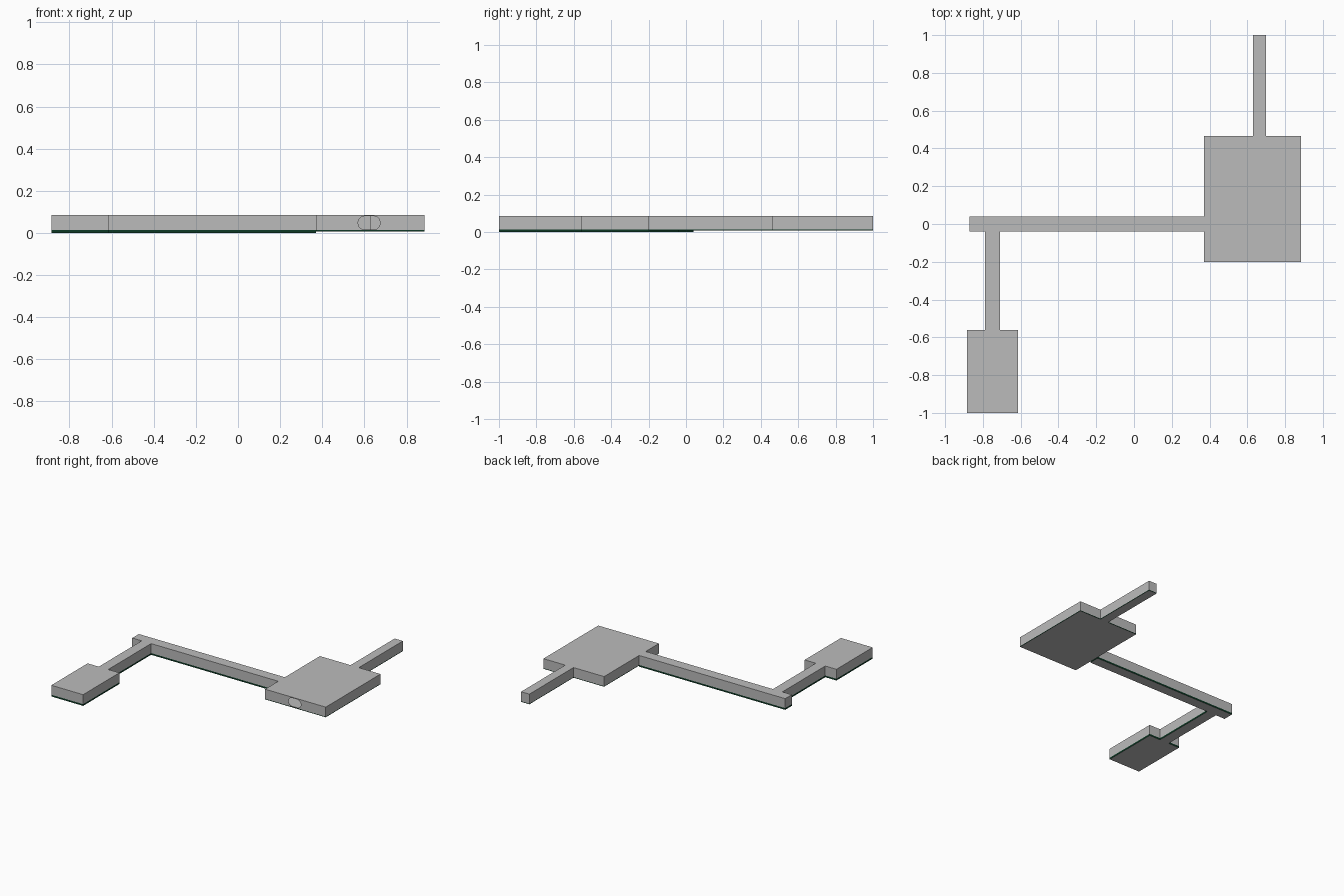
import bpy, bmesh, math

if "Cube" in bpy.data.objects:
    bpy.data.objects.remove(bpy.data.objects["Cube"])


def material(name, rgb):
    m = bpy.data.materials.new(name)
    m.diffuse_color = (*rgb, 1)
    m.use_nodes = True
    m.node_tree.nodes["Principled BSDF"].inputs["Base Color"].default_value = m.diffuse_color
    return m


GREY = material("stone grey", (0.5, 0.5, 0.5))
GREEN = material("dark green", (0.004, 0.04, 0.018))
BAND, TOP = 0.013, 0.086


def finish(bm, name, mats):
    me = bpy.data.meshes.new(name)
    bm.to_mesh(me)
    bm.free()
    for m in mats:
        me.materials.append(m)
    ob = bpy.data.objects.new(name, me)
    bpy.context.collection.objects.link(ob)


def shell(name, outline, base, open_edges):
    """Hollow rooms and corridors: roof, floor, walls and a green foot band."""
    bm = bmesh.new()
    rings = [[bm.verts.new((x, y, z)) for x, y in outline] for z in (base, BAND, TOP)]
    bm.faces.new(rings[2])
    bm.faces.new(rings[0][::-1])
    n = len(outline)
    for level in (0, 1):
        for i in range(n):
            if i in open_edges[level]:
                continue
            j = (i + 1) % n
            a, b = rings[level], rings[level + 1]
            f = bm.faces.new((a[i], a[j], b[j], b[i]))
            f.material_index = 1 - level
    finish(bm, name, (GREY, GREEN))


# Long corridor, side corridor and small room
shell("west_corridors_and_small_room",
      [(0.37, -0.04), (0.37, 0.04), (-0.87, 0.04), (-0.87, -0.04),
       (-0.79, -0.04), (-0.79, -0.56), (-0.885, -0.56), (-0.885, -1),
       (-0.615, -1), (-0.615, -0.56), (-0.71, -0.56), (-0.71, -0.04)],
      0.0, ((), (0,)))

# Large room and north corridor; its front wall is made separately
shell("large_room_and_north_corridor",
      [(0.37, -0.2), (0.885, -0.2), (0.885, 0.465), (0.70, 0.465), (0.70, 1),
       (0.63, 1), (0.63, 0.465), (0.37, 0.465), (0.37, 0.04), (0.37, -0.04)],
      0.008, ((), (0, 8)))

# Front wall with a rounded opening
bm = bmesh.new()
outer = [(0.37, BAND), (0.885, BAND), (0.885, TOP), (0.37, TOP)]
x0, x1, z0, z1, r = 0.57, 0.675, 0.016, 0.08, 0.03
corners = [(x1 - r, z1 - r), (x0 + r, z1 - r), (x0 + r, z0 + r), (x1 - r, z0 + r)]
hole = [(cx + r * math.cos(math.radians(90 * q + s)), cz + r * math.sin(math.radians(90 * q + s)))
        for q, (cx, cz) in enumerate(corners) for s in (0, 30, 60, 90)]
edges = []
for loop in (outer, hole):
    vs = [bm.verts.new((x, -0.2, z)) for x, z in loop]
    edges += [bm.edges.new((vs[i - 1], vs[i])) for i in range(len(vs))]
bmesh.ops.triangle_fill(bm, use_beauty=True, edges=edges, normal=(0, -1, 0))
finish(bm, "front_wall", (GREY,))
